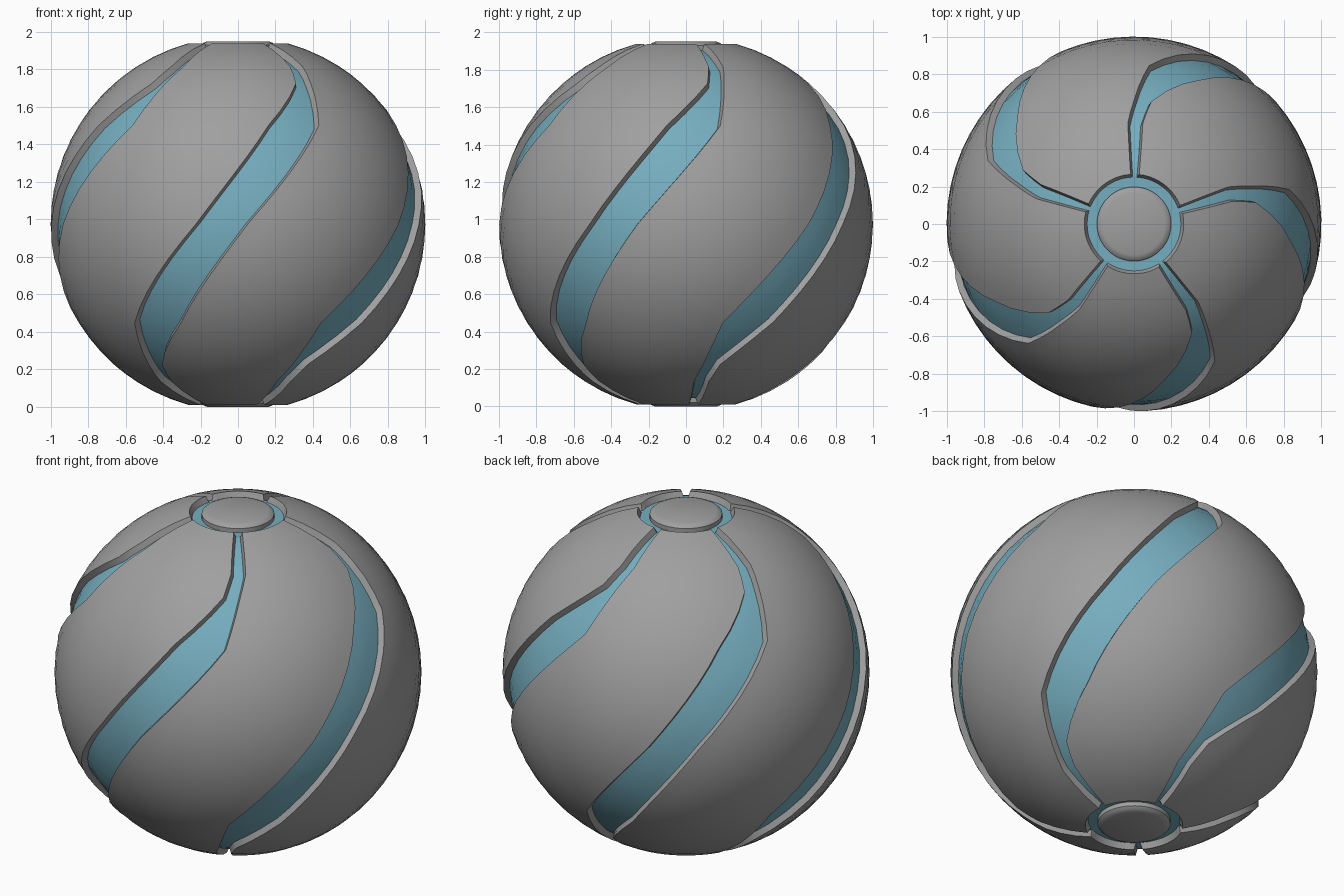
import bpy, bmesh, math

cube = bpy.data.objects.get("Cube")
if cube:
    bpy.data.objects.remove(cube)

CENTRE = 0.975
FLOOR = 0.965       # groove floor radius
RING_Z = 0.93       # height of the flat ring around each pole


def material(name, rgb):
    m = bpy.data.materials.new(name)
    m.use_nodes = True
    m.diffuse_color = (*rgb, 1)
    m.node_tree.nodes["Principled BSDF"].inputs["Base Color"].default_value = (*rgb, 1)
    return m


grey = material("grey_shell", (0.35, 0.35, 0.35))
blue = material("blue_groove", (0.18, 0.42, 0.52))


def finish(bm, name, mats):
    bmesh.ops.recalc_face_normals(bm, faces=bm.faces)
    mesh = bpy.data.meshes.new(name)
    bm.to_mesh(mesh)
    bm.free()
    for m in mats:
        mesh.materials.append(m)
    ob = bpy.data.objects.new(name, mesh)
    bpy.context.collection.objects.link(ob)
    ob.location.z = CENTRE
    bpy.ops.object.select_all(action='DESELECT')
    ob.select_set(True)
    bpy.context.view_layer.objects.active = ob
    bpy.ops.object.shade_smooth_by_angle(angle=math.radians(32))
    return ob


# Right edge of a groove: latitude -> longitude, both in degrees
KNOTS = [(-74.6, -40), (-57.3, -41), (-48.7, -38), (-31.8, -21), (0, 3),
         (31.8, 30.5), (48.7, 36), (57.3, 39.5), (74.6, 40)]


def right_edge(lat):
    for (a, u), (b, v) in zip(KNOTS, KNOTS[1:]):
        if lat <= b:
            return u + (v - u) * (lat - a) / (b - a)
    return KNOTS[-1][1]


def left_edge(lat):
    return -10 - right_edge(-lat)


def columns(lat):
    """Longitude and radius of every column once around the ball."""
    wall = math.degrees(0.011 / math.cos(math.radians(lat)))
    l, r = left_edge(lat), right_edge(lat)
    cols = []
    for k in range(5):
        turn = 72 * k
        cols.append((turn + l, 1))
        for i in range(4):
            cols.append((turn + l + wall + (r - l - 2 * wall) * i / 3, FLOOR))
        for i in range(10):
            cols.append((turn + r + (l + 72 - r) * i / 10, 1))
    return cols


def point(lon, radius, z):
    a = math.radians(lon)
    return (radius * math.sin(a), -radius * math.cos(a), z)


# Ball: shell panels and sunken spiral grooves in one skin
lats = []
for (a, _), (b, _) in zip(KNOTS, KNOTS[1:]):
    n = max(2, round((b - a) / 5))
    lats += [a + (b - a) * i / n for i in range(n)]
lats.append(KNOTS[-1][0])

bm = bmesh.new()
rows = []
for lat in lats:
    c, s = math.cos(math.radians(lat)), math.sin(math.radians(lat))
    rows.append([bm.verts.new(point(lon, rad * c, rad * s)) for lon, rad in columns(lat)])


def ring(lat, radius):
    z = math.copysign(RING_Z, lat)
    return [bm.verts.new(point(lon, radius, z)) for lon, _ in columns(lat)]


low, high = lats[0], lats[-1]
rows = ([ring(low, 0.16), ring(low, 0.25)] + rows + [ring(high, 0.25), ring(high, 0.16)])
count = len(rows[0])
for j in range(len(rows) - 1):
    for i in range(count):
        n = (i + 1) % count
        f = bm.faces.new((rows[j][i], rows[j][n], rows[j + 1][n], rows[j + 1][i]))
        in_groove = 1 <= i % 15 <= 3
        polar_ring = j in (0, len(rows) - 2)
        f.material_index = 1 if in_groove or polar_ring else 0
finish(bm, "grooved_ball", [grey, blue])

# Pole caps: bevelled discs inside the rings
PROFILE = [(0.198, 0.90), (0.198, 0.955), (0.185, 0.967), (0.165, 0.975)]
for name, side in (("top_cap", 1), ("bottom_cap", -1)):
    bm = bmesh.new()
    loops = [[bm.verts.new(point(i * 7.5, r, side * z)) for i in range(48)] for r, z in PROFILE]
    for a, b in zip(loops, loops[1:]):
        for i in range(48):
            n = (i + 1) % 48
            bm.faces.new((a[i], a[n], b[n], b[i]))
    bm.faces.new(loops[-1])
    bm.faces.new(loops[0])
    finish(bm, name, [grey])
